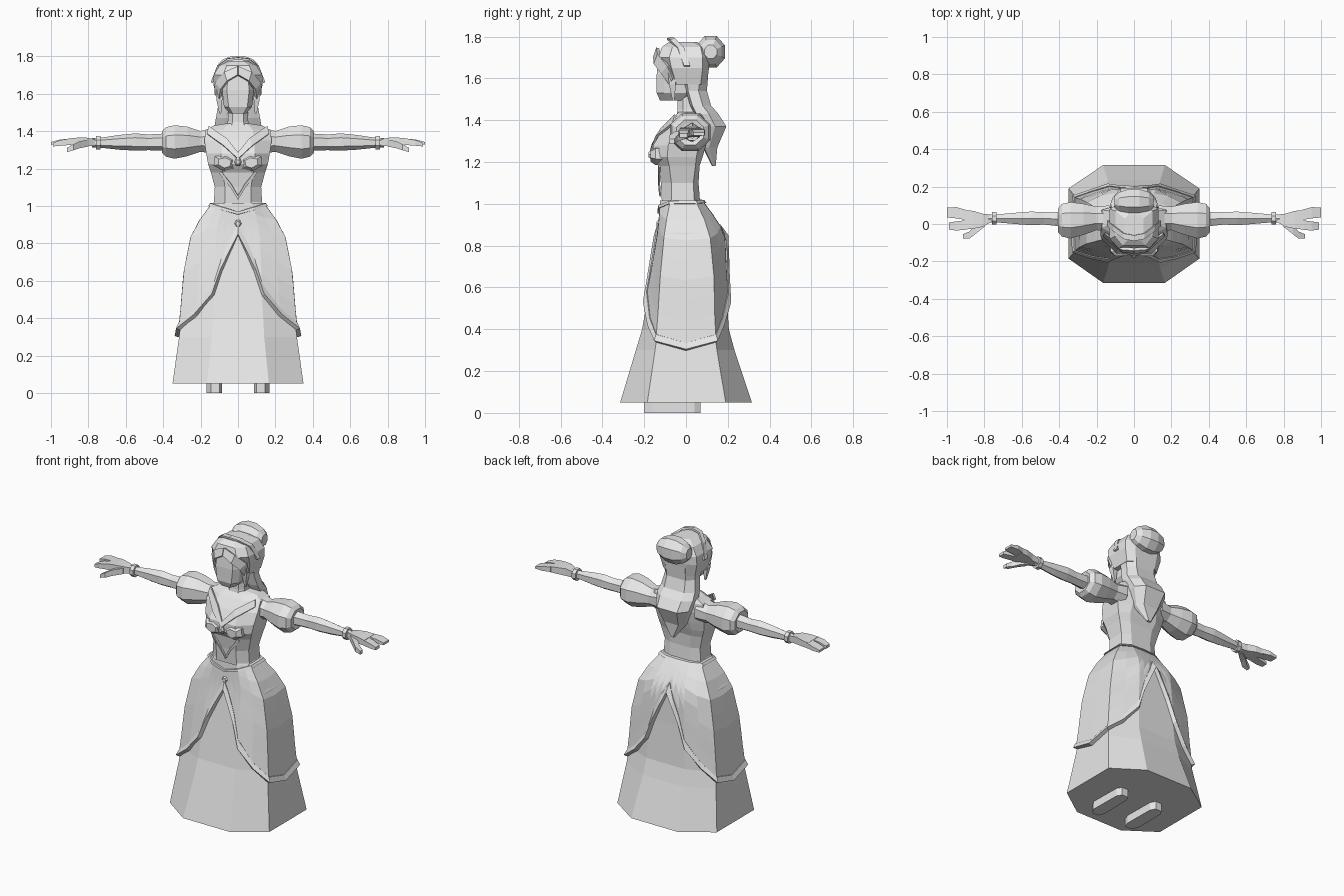
import bpy, bmesh, math
from mathutils import Vector

mat = bpy.data.materials.new("plain_grey")
mat.diffuse_color = (0.8, 0.8, 0.8, 1)


def finish(name, bm, mirror=False, thick=0):
    bmesh.ops.remove_doubles(bm, verts=bm.verts, dist=1e-5)
    bmesh.ops.recalc_face_normals(bm, faces=bm.faces)
    me = bpy.data.meshes.new(name)
    bm.to_mesh(me)
    bm.free()
    me.materials.append(mat)
    ob = bpy.data.objects.new(name, me)
    bpy.context.collection.objects.link(ob)
    if thick:
        m = ob.modifiers.new("thickness", 'SOLIDIFY')
        m.thickness = thick
        m.offset = 0
    if mirror:
        m = ob.modifiers.new("mirror", 'MIRROR')
        m.merge_threshold = 0.0005
    return ob


def loft(name, rings, closed=True, caps=True, mirror=False, thick=0):
    bm = bmesh.new()
    rows = [[bm.verts.new(p) for p in r] for r in rings]
    n = len(rows[0])
    for a, b in zip(rows, rows[1:]):
        for i in range(n if closed else n - 1):
            j = (i + 1) % n
            bm.faces.new((a[i], a[j], b[j], b[i]))
    if closed and caps:
        bm.faces.new(rows[0])
        bm.faces.new(rows[-1])
    return finish(name, bm, mirror, thick)


def half(row):
    # right half of a ten-point outline, front centre to back centre
    z, xa, xb, yf, yfm, ybm, yb = row
    return [Vector(p) for p in ((0, yf, z), (xa, yf, z), (xb, yfm, z),
                                (xb, ybm, z), (xa, yb, z), (0, yb, z))]


def outline(row):
    h = half(row)
    return h + [Vector((-p.x, p.y, p.z)) for p in h[-2:0:-1]]


def body(name, rows):
    return loft(name, [outline(r) for r in rows])


def ring_x(x, cy, cz, ry, rz, n=8):
    return [(x, cy + ry * math.cos(math.tau * (i + .5) / n),
             cz + rz * math.sin(math.tau * (i + .5) / n)) for i in range(n)]


def limb(name, rows, n=8):
    return loft(name, [ring_x(*r, n) for r in rows], mirror=True)


def box_x(name, rows):
    # slab along x from (x, y0, y1, z0, z1) sections
    return loft(name, [[(x, a, c), (x, b, c), (x, b, d), (x, a, d)]
                       for x, a, b, c, d in rows], mirror=True)


def ribbon(name, upper, lower, thick=.008):
    return loft(name, [upper, lower], closed=False, mirror=True, thick=thick)


# Underskirt
SKIRT = [(1.02, .07, .128, -.115, -.07, .04, .068), (.95, .09, .18, -.12, -.085, .075, .12),
         (.86, .11, .24, -.128, -.10, .11, .178), (.65, .12, .282, -.165, -.12, .13, .188),
         (.40, .135, .303, -.21, -.135, .135, .205), (.30, .14, .315, -.24, -.148, .148, .232),
         (.05, .165, .35, -.315, -.185, .19, .315)]
body("underskirt", SKIRT)


def skirt_point(u, z, off):
    for a, b in zip(SKIRT, SKIRT[1:]):
        if z >= b[0]:
            break
    t = (a[0] - z) / (a[0] - b[0])
    h = half([p + (q - p) * t for p, q in zip(a, b)])
    i = min(int(u), 4)
    p = h[i].lerp(h[i + 1], u - i)
    return p + Vector((p.x, p.y, 0)).normalized() * off


# Overskirt split front and back, with a raised hem trim
cols = [(0, .85, .05), (.35, .76, .06), (.7, .66, .06), (1, .53, .05),
        (1.5, .42, .035), (2, .345, .03), (2.5, .305, .03)]
cols += [(5 - u, h, w) for u, h, w in cols[-2::-1]]
over = [[skirt_point(u, 1.015 + (h + w - 1.015) * f, .009)
         for f in (0, .14, .28, .42, .56, .7, .85, 1)] for u, h, w in cols]
loft("overskirt", over, closed=False, mirror=True)
hem = [[skirt_point(u, h + w, .008), skirt_point(u, h + w, .014),
        skirt_point(u, h, .024), skirt_point(u, h - .008, -.002)] for u, h, w in cols]
loft("overskirt_trim", hem, closed=False, mirror=True)

# Waist belt dipping at the front
belt = []
for u in (0, 1, 2, 3, 4, 5):
    z = (.965, .99, 1.01, 1.012, 1.015, 1.015)[u]
    belt.append([skirt_point(u, z - .012, .006), skirt_point(u, z - .01, .018),
                 skirt_point(u, z + .004, .018), skirt_point(u, z + .005, 0)])
loft("belt", belt, closed=False, mirror=True)

# Bodice and neck
body("bodice", [(1.0, .07, .13, -.115, -.07, .04, .068), (1.10, .07, .124, -.12, -.07, .035, .06),
                (1.18, .08, .145, -.132, -.08, .045, .065), (1.225, .095, .16, -.16, -.09, .05, .08),
                (1.28, .09, .17, -.158, -.085, .06, .095), (1.35, .085, .18, -.115, -.06, .075, .105),
                (1.405, .08, .172, -.07, -.02, .075, .10), (1.43, .06, .13, -.045, 0, .07, .09),
                (1.44, .04, .07, -.035, -.01, .065, .08)])
body("neck", [(1.40, .035, .065, -.05, -.02, .06, .08), (1.45, .03, .055, -.04, -.015, .05, .07),
              (1.55, .03, .05, -.04, -.015, .05, .07)])

# Neckline collar, bust cups and bodice point
ribbon("collar", [(.155, -.05, 1.425), (.06, -.115, 1.36), (0, -.158, 1.285)],
       [(.165, -.06, 1.385), (.075, -.142, 1.32), (0, -.168, 1.25)], .012)
loft("bust_cup", [[(x, y, z) for x, z in ((.015, 1.25), (.06, 1.275), (.125, 1.265),
                                          (.13, 1.215), (.075, 1.185), (.025, 1.2))]
                  for y in (-.10, -.145)] +
     [[(.07 + (x - .07) * .6, -.17, 1.23 + (z - 1.23) * .6)
       for x, z in ((.015, 1.25), (.06, 1.275), (.125, 1.265), (.13, 1.215), (.075, 1.185), (.025, 1.2))]],
     mirror=True)
ribbon("bodice_point", [(.10, -.125, 1.175), (.04, -.128, 1.10), (0, -.123, 1.035)],
       [(.09, -.13, 1.185), (.035, -.131, 1.115), (0, -.126, 1.055)])


def gem(name, y, z, r, rz):
    loft(name, [[(s * r * math.cos(k * math.tau / 6), yy, z + s * rz * math.sin(k * math.tau / 6))
                 for k in range(6)] for s, yy in ((1, y + .03), (1, y), (.5, y - .012))])


gem("chest_brooch", -.168, 1.235, .02, .025)
gem("belt_brooch", -.128, .905, .024, .026)

# Puffed sleeves, arms and wrist bands
limb("sleeve", [(.13, .03, 1.35, .075, .075), (.2, .03, 1.345, .068, .06), (.27, .025, 1.345, .09, .085),
                (.34, .02, 1.342, .105, .097), (.385, .02, 1.342, .095, .085), (.405, .02, 1.342, .07, .065),
                (.40, .02, 1.342, .05, .045)])
limb("arm", [(.38, .025, 1.342, .045, .046), (.48, .03, 1.34, .038, .042), (.55, .03, 1.342, .042, .046),
             (.63, .03, 1.34, .035, .04), (.74, .03, 1.338, .024, .026), (.78, .03, 1.338, .024, .026)], 6)
limb("wrist_band", [(.735, .03, 1.338, .026, .028), (.735, .03, 1.338, .036, .038),
                    (.76, .03, 1.338, .036, .038), (.76, .03, 1.338, .026, .028)])

# Hands
box_x("palm", [(.765, .01, .05, 1.32, 1.357), (.81, -.015, .055, 1.32, 1.365),
               (.86, -.025, .07, 1.325, 1.365), (.91, -.03, .075, 1.325, 1.36)])
box_x("outer_fingers", [(.90, .022, .076, 1.328, 1.36), (.95, .03, .09, 1.328, 1.355),
                        (1.0, .035, .088, 1.328, 1.342)])
box_x("index_fingers", [(.90, -.03, .02, 1.326, 1.36), (.95, -.035, .014, 1.322, 1.352),
                        (.99, -.03, .008, 1.318, 1.336)])
box_x("thumb", [(.80, -.015, .02, 1.318, 1.355), (.85, -.055, -.01, 1.308, 1.345),
                (.88, -.078, -.04, 1.298, 1.33), (.915, -.078, -.055, 1.288, 1.31)])

# Head and hair cap
body("face", [(1.495, .03, .045, -.125, -.09, -.02, 0), (1.53, .05, .075, -.14, -.105, 0, .03),
              (1.62, .06, .085, -.14, -.10, .03, .06), (1.72, .05, .08, -.13, -.09, .03, .06)])
body("hair_cap", [(1.57, .07, .112, -.065, -.045, .07, .10), (1.65, .08, .132, -.09, -.07, .08, .11),
                  (1.70, .08, .13, -.132, -.08, .08, .11), (1.75, .06, .10, -.115, -.065, .07, .09),
                  (1.775, .03, .05, -.08, -.045, .03, .05)])

# Parted fringe, side locks and headband
ribbon("fringe", [(0, -.135, 1.745), (.07, -.13, 1.715), (.118, -.085, 1.66), (.12, -.06, 1.60)],
       [(0, -.15, 1.70), (.055, -.148, 1.668), (.088, -.115, 1.625), (.096, -.075, 1.57)], .016)
loft("side_lock", [[(x + s * a, y + s * b, z) for a, b in ((-1, -1), (1, -1), (1, 1), (-1, 1))]
                   for x, y, z, s in ((.10, -.07, 1.66, .018), (.10, -.065, 1.57, .016),
                                      (.095, -.06, 1.495, .005))], mirror=True)
ribbon("headband", [(0, -.09, 1.788), (.055, -.08, 1.782), (.106, -.04, 1.745), (.14, -.01, 1.66)],
       [(0, -.06, 1.79), (.055, -.05, 1.784), (.106, -.01, 1.747), (.14, .02, 1.66)], .012)

# Bun and hair falling down the back
limb_rows = [(-.105, .035), (-.08, .062), (-.03, .082), (.03, .082), (.08, .062), (.105, .035)]
loft("hair_bun", [ring_x(x, .118, 1.727, r * .9, r) for x, r in limb_rows])
body("back_hair", [(1.64, .07, .12, -.03, 0, .07, .108), (1.54, .065, .105, .0, .01, .06, .10),
                   (1.47, .07, .118, .02, .03, .08, .12), (1.43, .075, .125, .04, .05, .11, .155),
                   (1.37, .07, .115, .07, .08, .14, .193), (1.27, .05, .075, .08, .085, .11, .15),
                   (1.18, .008, .014, .125, .128, .136, .142)])

# Shoes
shoe = [(.10, -.20), (.145, -.20), (.168, -.16), (.165, .04), (.148, .07), (.105, .07), (.088, .04), (.085, -.16)]
loft("shoe", [[(x, y, z) for x, y in shoe] for z in (0, .06)], mirror=True)
